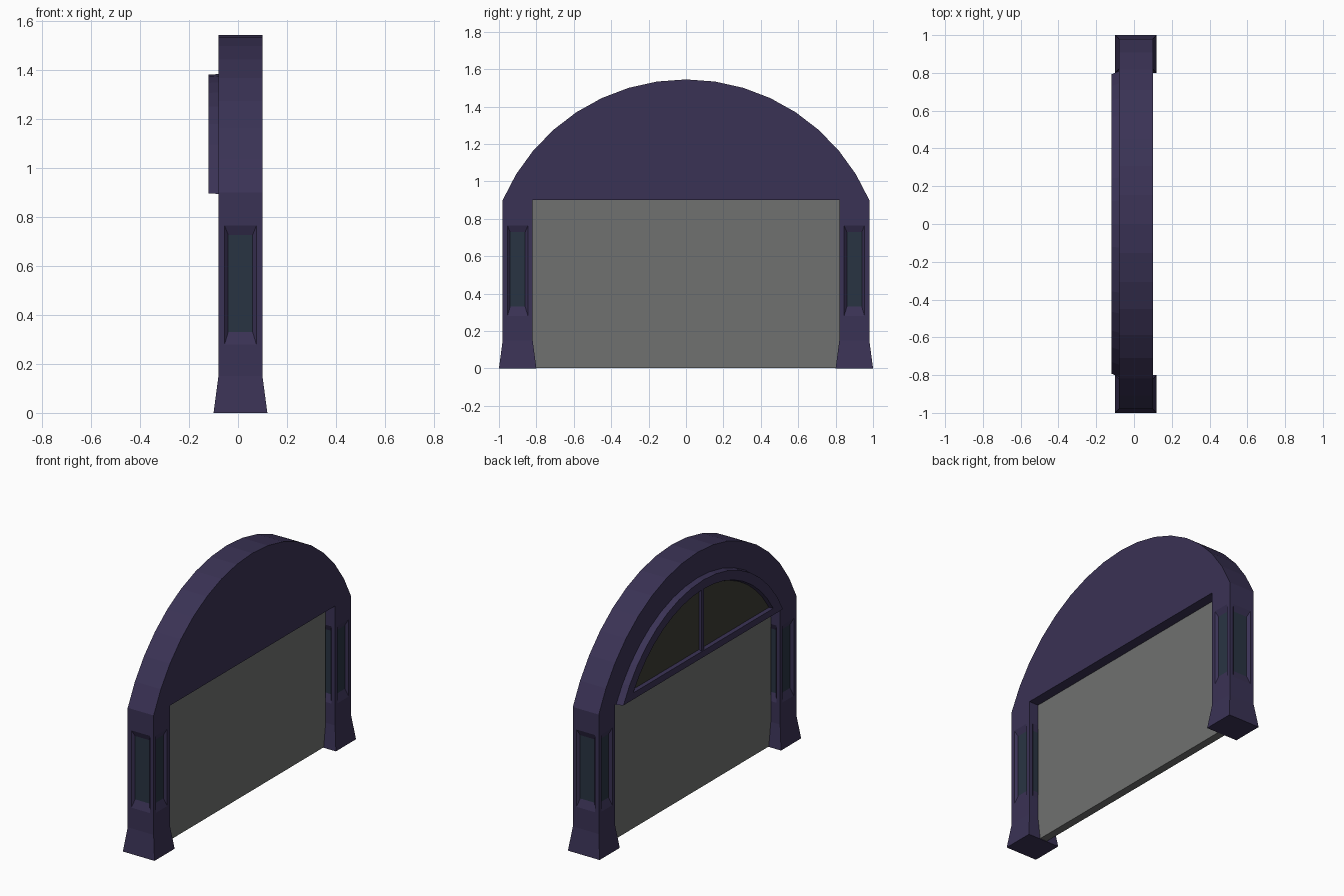
import bpy, bmesh, math
from mathutils import Vector

if "Cube" in bpy.data.objects:
    bpy.data.objects.remove(bpy.data.objects["Cube"])


def material(name, color):
    m = bpy.data.materials.new(name)
    m.diffuse_color = color
    m.use_nodes = True
    m.node_tree.nodes["Principled BSDF"].inputs["Base Color"].default_value = m.diffuse_color
    return m


FRAME = material("frame_purple", (0.042, 0.032, 0.09, 1))
PANEL = material("panel_teal", (0.022, 0.034, 0.055, 1))
GATE = material("gate_grey", (0.16, 0.165, 0.16, 0.75))
PANE = material("pane_dark", (0.045, 0.045, 0.035, 1))


def finish(bm, name, *mats):
    bmesh.ops.recalc_face_normals(bm, faces=bm.faces)
    me = bpy.data.meshes.new(name)
    bm.to_mesh(me)
    bm.free()
    for m in mats:
        me.materials.append(m)
    ob = bpy.data.objects.new(name, me)
    bpy.context.collection.objects.link(ob)
    return ob


def segment(x, half, z0, top, n=16):
    """Circular segment standing in the YZ plane, flat side down."""
    h = top - z0
    r = (half * half + h * h) / (2 * h)
    a = math.atan2(half, r - h)
    return [Vector((x, r * math.sin(-a + 2 * a * i / n),
                    top - r + r * math.cos(-a + 2 * a * i / n))) for i in range(n + 1)]


def bridge(bm, a, b):
    n = len(a)
    for i in range(n):
        j = (i + 1) % n
        bm.faces.new((a[i], a[j], b[j], b[i]))


def loft(loops, cap_start=True):
    bm = bmesh.new()
    rings = [[bm.verts.new(p) for p in loop] for loop in loops]
    for a, b in zip(rings, rings[1:]):
        bridge(bm, a, b)
    if cap_start:
        bm.faces.new(rings[0])
    last = bm.faces.new(rings[-1])
    return bm, last


def box(name, x0, x1, y0, y1, z0, z1, mat):
    loops = [[(x0, y0, z), (x1, y0, z), (x1, y1, z), (x0, y1, z)] for z in (z0, z1)]
    return finish(loft(loops)[0], name, mat)


# Solid arch head
bm, _ = loft([segment(x, 0.98, 0.9, 1.545) for x in (-0.08, 0.10)])
finish(bm, "arch_head", FRAME)

# Flared posts with a recessed panel on each of four sides
rings = []
for z, g in ((0, 0.02), (0.15, 0), (0.9, 0)):
    rings.append([(-0.08 - g, 0.82 - g, z), (0.10 + g, 0.82 - g, z),
                  (0.10 + g, 0.98 + g, z), (-0.08 - g, 0.98 + g, z)])
bm, _ = loft(rings)
bm.normal_update()
bmesh.ops.recalc_face_normals(bm, faces=bm.faces)
sides = [f for f in bm.faces if 0.4 < f.calc_center_median().z < 0.7]
for f in sides:
    center, normal, corners = f.calc_center_median(), f.normal.copy(), list(f.verts)

    def inset(margin, z_low, z_high, depth):
        ring = []
        for v in corners:
            d = v.co - center
            d.z = 0
            p = center + d * (1 - margin / d.length) - normal * depth
            p.z = z_low if v.co.z < 0.5 else z_high
            ring.append(bm.verts.new(p))
        return ring

    outer = inset(0.025, 0.28, 0.765, 0)
    inner = inset(0.04, 0.33, 0.728, 0.016)
    bm.faces.remove(f)
    bridge(bm, corners, outer)
    bridge(bm, outer, inner)
    bm.faces.new(inner).material_index = 1
posts = finish(bm, "posts", FRAME, PANEL)
mir = posts.modifiers.new("mirror", 'MIRROR')
mir.use_axis = (False, True, False)

# Half-moon window with bevelled rim and recessed pane
bm, pane = loft([segment(-0.079, 0.81, 0.895, 1.385),
                 segment(-0.12, 0.792, 0.897, 1.382),
                 segment(-0.12, 0.695, 0.938, 1.325),
                 segment(-0.10, 0.68, 0.945, 1.318)])
pane.material_index = 1
finish(bm, "window", FRAME, PANE)
box("window_mullion", -0.116, -0.099, -0.013, 0.013, 0.94, 1.322, FRAME)

# Translucent gate slab between the posts
box("gate", -0.015, 0.035, -0.82, 0.82, 0.003, 0.9, GATE)
